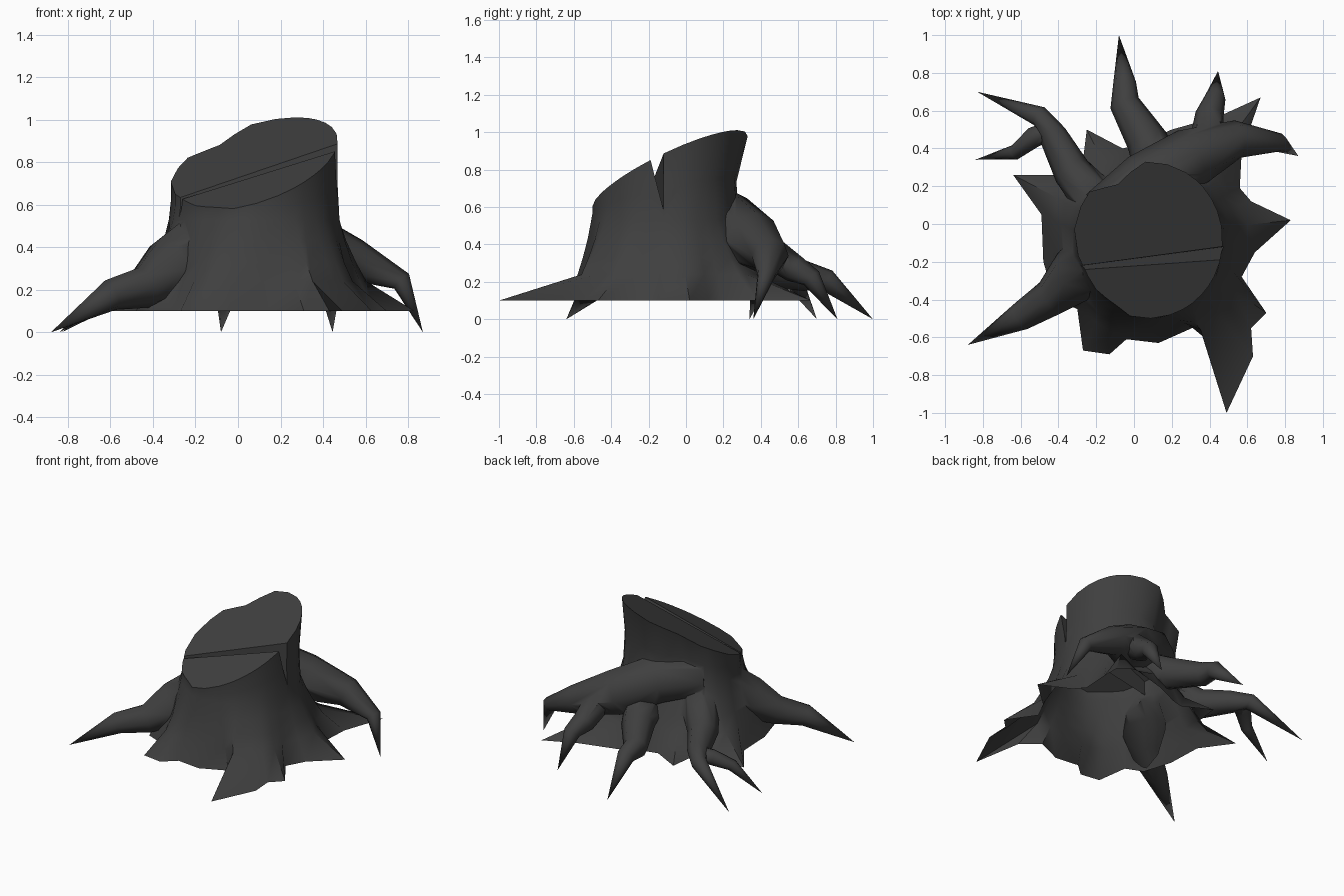
import bpy, bmesh, math
from mathutils import Vector

cube = bpy.data.objects.get("Cube")
if cube:
    bpy.data.objects.remove(cube, do_unlink=True)

bark = bpy.data.materials.new("charcoal_bark")
bark.use_nodes = True
colour = (0.05, 0.05, 0.05, 1)
bark.diffuse_color = colour
shader = bark.node_tree.nodes["Principled BSDF"]
shader.inputs["Base Color"].default_value = colour
shader.inputs["Roughness"].default_value = 0.9


def make_object(name, bm):
    bmesh.ops.recalc_face_normals(bm, faces=bm.faces)
    mesh = bpy.data.meshes.new(name)
    bm.to_mesh(mesh)
    bm.free()
    mesh.materials.append(bark)
    obj = bpy.data.objects.new(name, mesh)
    bpy.context.collection.objects.link(obj)
    return obj


def bridge(bm, lower, upper):
    count = len(lower)
    for i in range(count):
        j = (i + 1) % count
        bm.faces.new((lower[i], lower[j], upper[j], upper[i]))


# Trunk: angle on the cut top, then the matching point of the spiky foot
foot = [
    (10, .83, .02), (22, .62, .12), (32, .56, .19), (42, .57, .38),
    (50, .67, .67), (60, .45, .57), (75, .2, .5), (92, .02, .42),
    (105, -.06, .4), (120, -.25, .5), (130, -.27, .34), (142, -.4, .26),
    (155, -.64, .26), (172, -.49, .05), (192, -.48, -.2), (210, -.42, -.4),
    (222, -.3, -.45), (232, -.27, -.67), (244, -.13, -.69), (256, -.04, -.61),
    (272, .13, -.63), (287, .31, -.55), (298, .43, -.65), (306, .49, -1),
    (316, .63, -.7), (324, .62, -.55), (332, .7, -.47), (343, .57, -.28),
    (355, .64, -.15),
]
# Dents in the rim, by angle
dents = {105: .9, 120: .82, 130: .88, 192: .96, 210: .93, 222: .94,
         232: .93, 244: .94}
FOOT_Z = 0.1
FLARE_TOP = 0.6
SPIKE_TOP = 0.24
CONE = 0.23


def cut_height(x, y):
    return 0.81 + 0.28 * x + 0.456 * y


def flare_amount(reach, z):
    """A steep cone for the wall, with low straight spikes beyond it."""
    cone = ((FLARE_TOP - z) / (FLARE_TOP - FOOT_Z)) ** 1.5
    spike = max(0, (SPIKE_TOP - z) / (SPIKE_TOP - FOOT_Z))
    wall = min(reach, CONE)
    return (wall * cone + (reach - wall) * spike) / reach


def trunk_ring(bm, z=None, rise=1):
    """A flared ring at height z, or one part-way up to the slanted cut."""
    ring = []
    for deg, bx, by in foot:
        a = math.radians(deg)
        dent = dents.get(deg, 1)
        tx = 0.075 + 0.395 * math.cos(a) * dent
        ty = -0.085 + 0.415 * math.sin(a) * dent
        top = cut_height(tx, ty)
        if z is None:
            flare, height = 0, .54 + (top - .54) * rise
        else:
            flare = flare_amount(math.hypot(bx - tx, by - ty), z)
            height = z
        if z is not None or rise < 1:
            ty -= 0.06 * max(math.sin(a), 0) * (1 - flare)
        ring.append(bm.verts.new((tx + (bx - tx) * flare,
                                  ty + (by - ty) * flare, height)))
    return ring


bm = bmesh.new()
rings = [trunk_ring(bm, z) for z in (FOOT_Z, SPIKE_TOP, .33, .43, .53)]
rings += [trunk_ring(bm, rise=.45), trunk_ring(bm)]
for low, high in zip(rings, rings[1:]):
    bridge(bm, low, high)
bm.faces.new(rings[-1])
bm.faces.new(rings[0])
stump = make_object("stump", bm)


# Roots: tapering tubes along (x, y, z, radius) points, ending in a tip
def root(name, path, tip, sides=8):
    bm = bmesh.new()
    points = [Vector(p[:3]) for p in path] + [Vector(tip)]
    rings = []
    for i, p in enumerate(path):
        along = points[i + 1] - points[max(i - 1, 0)]
        side = along.cross(Vector((0, 0, 1))).normalized()
        up = side.cross(along).normalized()
        ring = []
        for k in range(sides):
            a = math.tau * k / sides + math.pi / 2
            offset = side * math.cos(a) + up * math.sin(a)
            ring.append(bm.verts.new(points[i] + offset * p[3]))
        rings.append(ring)
    for low, high in zip(rings, rings[1:]):
        bridge(bm, low, high)
    bm.faces.new(rings[0])
    end = bm.verts.new(tip)
    for k in range(sides):
        bm.faces.new((rings[-1][k], rings[-1][(k + 1) % sides], end))
    return make_object(name, bm)


roots = [
    root("front_right_root",
         [(-.14, -.15, .42, .17), (-.31, -.27, .31, .15),
          (-.44, -.39, .21, .1), (-.6, -.49, .175, .075)], (-.88, -.64, 0)),
    root("back_right_root",
         [(-.16, .08, .4, .13), (-.33, .28, .27, .1), (-.43, .47, .24, .075),
          (-.5, .57, .22, .055)], (-.83, .7, 0)),
    root("back_right_branch",
         [(-.43, .5, .24, .05), (-.53, .46, .22, .055),
          (-.63, .38, .16, .04)], (-.84, .34, 0)),
    root("back_root",
         [(.16, .2, .38, .14), (.07, .44, .28, .11), (-.05, .64, .23, .08),
          (-.05, .75, .21, .06)], (-.08, 1, 0)),
    root("back_left_root",
         [(-.18, .05, .55, .13), (.06, .21, .53, .17), (.3, .35, .42, .16),
          (.55, .45, .34, .1), (.77, .43, .24, .05)], (.87, .36, 0)),
    root("back_left_branch",
         [(.38, .42, .38, .09), (.4, .58, .27, .075), (.43, .67, .22, .055)],
         (.445, .81, 0)),
]

# Wedge that splits the cut top
bm = bmesh.new()
ends = []
for x, y, low, width in ((.6, -.1, .6, .13), (-.5, -.245, .52, .14)):
    ends.append([bm.verts.new(p) for p in
                 ((x, y, 1.1), (x, y - width, 1.1), (x, y - .005, low))])
bridge(bm, *ends)
for end in ends:
    bm.faces.new(end)
wedge = make_object("crack_cutter", bm)
wedge.hide_render = True

# Grow the roots into the trunk and cut the crack
for part in roots + [wedge]:
    join = stump.modifiers.new(part.name, 'BOOLEAN')
    join.operation = 'DIFFERENCE' if part is wedge else 'UNION'
    join.solver = 'EXACT'
    join.object = part
bpy.context.view_layer.update()
evaluated = stump.evaluated_get(bpy.context.evaluated_depsgraph_get())
bm = bmesh.new()
bm.from_mesh(evaluated.to_mesh())
stump.modifiers.clear()
for part in roots + [wedge]:
    bpy.data.objects.remove(part, do_unlink=True)

# The hollow underside stays open
under = [f for f in bm.faces
         if all(abs(v.co.z - FOOT_Z) < .001 for v in f.verts)]
bmesh.ops.delete(bm, geom=under, context='FACES')
for face in bm.faces:
    face.material_index = 0
    face.smooth = True
bm.to_mesh(stump.data)
bm.free()
stump.data.set_sharp_from_angle(angle=math.radians(50))
